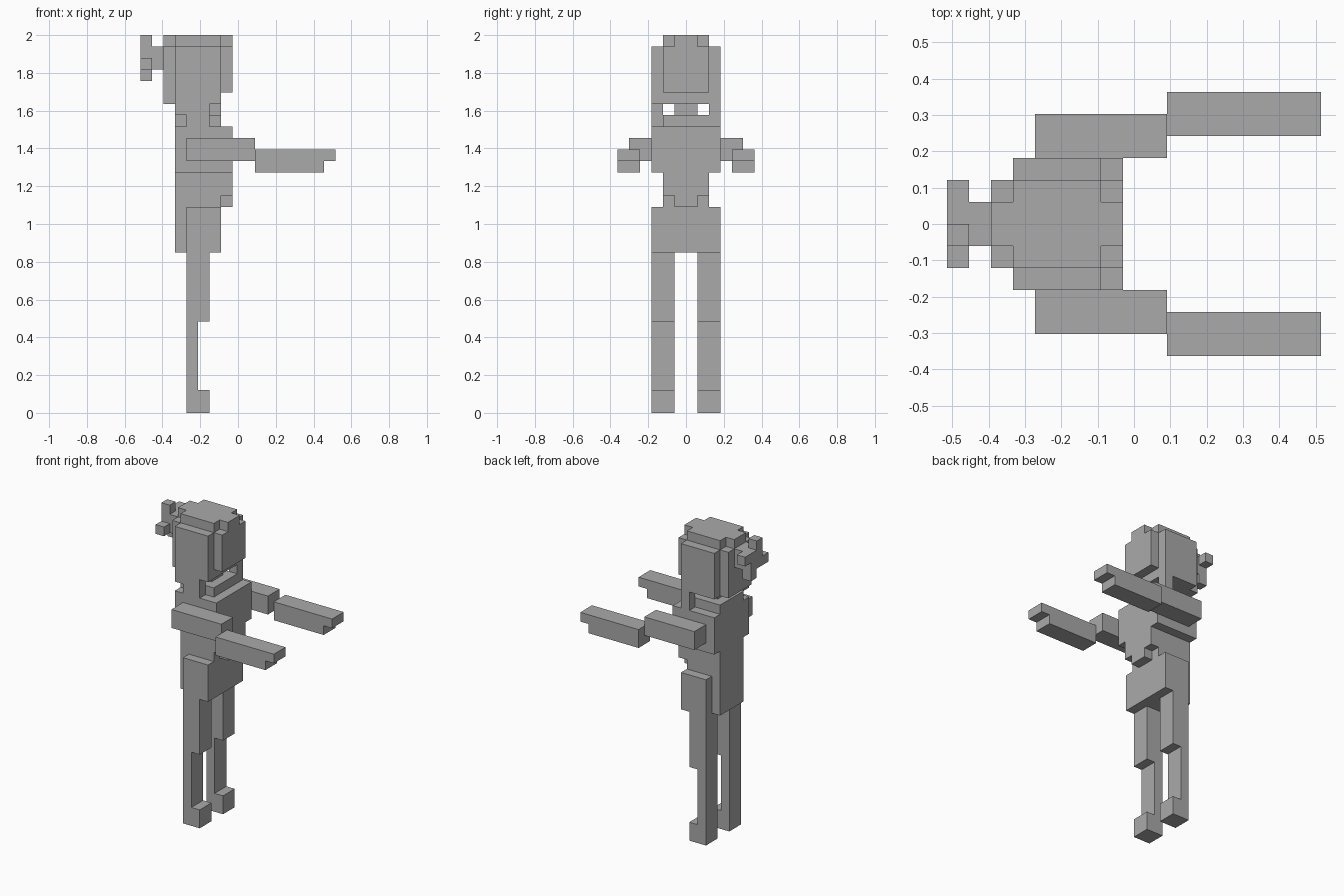
import bpy
import bmesh
from mathutils import Matrix, Vector

cube = bpy.data.objects.get("Cube")
if cube:
    bpy.data.objects.remove(cube, do_unlink=True)

U = 2 / 33                       # edge of one block
ORIGIN = Vector((-8.5, 0, 0))    # block grid starts at the back of the model

grey = bpy.data.materials.new("plain_grey")
grey.use_nodes = True
colour = (0.4, 0.4, 0.4, 1)
grey.diffuse_color = colour
grey.node_tree.nodes["Principled BSDF"].inputs["Base Color"].default_value = colour


def part(name, *boxes, side=1):
    """Join boxes given as (x0, x1, y0, y1, z0, z1) in blocks; side=-1 mirrors y."""
    bm = bmesh.new()
    for x0, x1, y0, y1, z0, z1 in boxes:
        size = Vector((x1 - x0, y1 - y0, z1 - z0)) * U
        mid = (Vector((x0 + x1, (y0 + y1) * side, z0 + z1)) / 2 + ORIGIN) * U
        bmesh.ops.create_cube(bm, size=1, matrix=Matrix.LocRotScale(mid, None, size))
    mesh = bpy.data.meshes.new(name)
    bm.to_mesh(mesh)
    bm.free()
    mesh.materials.append(grey)
    obj = bpy.data.objects.new(name, mesh)
    bpy.context.collection.objects.link(obj)


# Limbs, one set on each side
for label, s in (("left", 1), ("right", -1)):
    part(label + "_foot", (4, 6, 1, 3, 0, 2), side=s)
    part(label + "_shin", (4, 5, 1, 3, 2, 8), side=s)
    part(label + "_thigh", (4, 6, 1, 3, 8, 14), side=s)
    part(label + "_hip", (4, 7, 2, 3, 14, 18), side=s)
    part(label + "_upper_arm", (4, 10, 3, 5, 22, 24), side=s)
    part(label + "_forearm", (10, 16, 4, 6, 21, 23), (16, 17, 4, 6, 22, 23), side=s)
    part(label + "_head_side", (3, 7, 2, 3, 27, 32), side=s)

# Torso
part("pelvis_and_waist", (3, 7, -2, 2, 14, 21))
part("belly_front", (7, 8, -2, 2, 19, 21), (7, 8, -1, 1, 18, 19))
part("chest", (3, 8, -3, 3, 21, 25))
part("collar", (3, 7, -2, 2, 25, 26))
part("neck", (4, 6, -1, 1, 26, 27))

# Locks hanging from the head to the shoulders
part("front_lock", (6, 7, 2, 3, 25, 27))
part("back_lock", (3, 6, -3, -2, 26, 27), (4, 6, -3, -2, 25, 26))

# Head
part("head", (3, 7, -2, 2, 27, 33))
part("face", (7, 8, -2, 2, 28, 32), (7, 8, -1, 1, 32, 33))
part("head_back", (2, 3, -2, 2, 27, 32), (2, 3, -1, 1, 32, 33))

# Pinwheel bow behind the head
part("bow_centre", (0, 2, -1, 1, 30, 32))
part("bow_tips", (0, 1, -1, 0, 32, 33), (0, 1, 0, 1, 29, 30),
     (0, 1, -2, -1, 30, 31), (0, 1, 1, 2, 31, 32))
